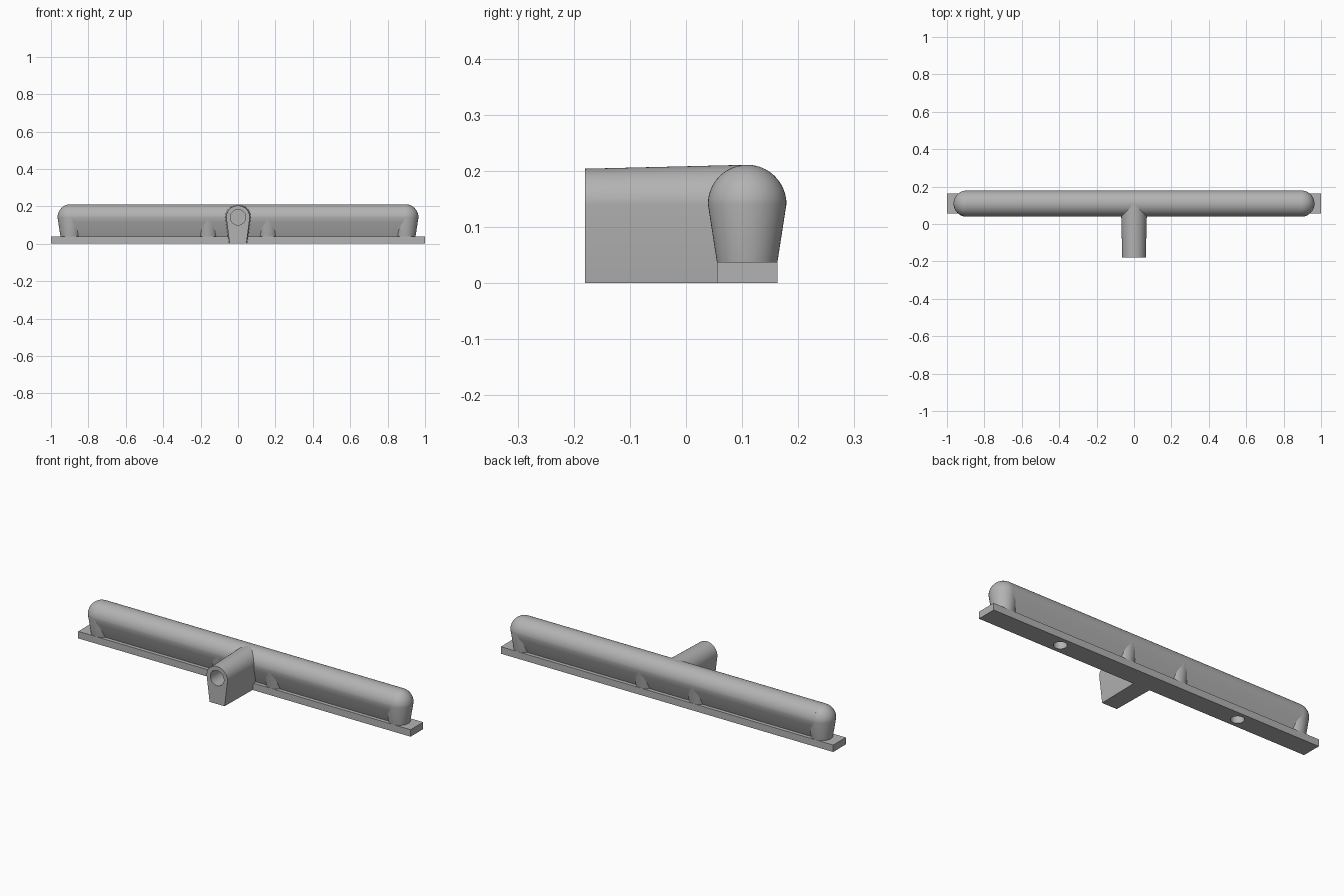
import bpy, bmesh
from math import pi, sin, cos, radians

cube = bpy.data.objects.get("Cube")
if cube:
    bpy.data.objects.remove(cube, do_unlink=True)

grey = bpy.data.materials.new("plain grey")
grey.use_nodes = True
grey.diffuse_color = (0.45, 0.45, 0.45, 1)
grey.node_tree.nodes["Principled BSDF"].inputs["Base Color"].default_value = grey.diffuse_color

AXIS_Y, AXIS_Z, R = 0.109, 0.141, 0.07   # centre line of the long bar
PLATE_TOP, FOOT = 0.038, 0.054


def loft(name, rings, smooth=True):
    """Skin closed rings of equal length and cap both ends."""
    bm = bmesh.new()
    loops = [[bm.verts.new(p) for p in ring] for ring in rings]
    n = len(loops[0])
    for a, b in zip(loops, loops[1:]):
        for i in range(n):
            j = (i + 1) % n
            bm.faces.new((a[i], a[j], b[j], b[i]))
    bm.faces.new(loops[0][::-1])
    bm.faces.new(loops[-1])
    bmesh.ops.recalc_face_normals(bm, faces=bm.faces)
    mesh = bpy.data.meshes.new(name)
    bm.to_mesh(mesh)
    bm.free()
    mesh.materials.append(grey)
    obj = bpy.data.objects.new(name, mesh)
    bpy.context.collection.objects.link(obj)
    if smooth:
        bpy.ops.object.select_all(action="DESELECT")
        obj.select_set(True)
        bpy.context.view_layer.objects.active = obj
        bpy.ops.object.shade_smooth_by_angle(angle=radians(30))
    return obj


def circle(r, n=48):
    return [(r * cos(2 * pi * i / n), r * sin(2 * pi * i / n)) for i in range(n)]


def arch(r, side, steps=32):
    """Round-topped outline: side points go from the bottom up."""
    top = [(r * cos(pi * i / steps), AXIS_Z + r * sin(pi * i / steps)) for i in range(steps + 1)]
    return side + top + [(-u, z) for u, z in reversed(side)]


def cut(target, name, rings):
    cutter = loft(name, rings, smooth=False)
    cutter.hide_render = True
    cutter.hide_viewport = True
    cutter.display_type = "WIRE"
    mod = target.modifiers.new(name, "BOOLEAN")
    mod.operation = "DIFFERENCE"
    mod.solver = "EXACT"
    mod.object = cutter


# Flat base plate with two round holes underneath
plate = loft("base_plate", [[(x, AXIS_Y + y, z) for x, y in
             ((-1, -FOOT), (1, -FOOT), (1, FOOT), (-1, FOOT))] for z in (0, PLATE_TOP)], smooth=False)
for side, sx in (("right", -1), ("left", 1)):
    cut(plate, side + "_hole_cutter", [[(sx * 0.545 + x, AXIS_Y + y, z) for x, y in circle(0.033)]
                                       for z in (-0.02, 0.06)])

# Long round-topped bar, undercut towards the plate
outline = arch(R, [(0.034, PLATE_TOP), (0.065, 0.115)])
loft("long_bar", [[(x, AXIS_Y + y, z) for y, z in outline] for x in (-0.895, 0.895)])

# Tapered posts: domed at the ends, plain beside the middle
dome = [(R * cos(pi / 2 * i / 12), AXIS_Z + R * sin(pi / 2 * i / 12)) for i in range(1, 12)]
dome.append((0.0005, AXIS_Z + R))
taper = [(FOOT, PLATE_TOP), (R, AXIS_Z)]
for side, sx in (("right", -1), ("left", 1)):
    for part, px, prof in (("end_post", 0.895, taper + dome), ("inner_post", 0.16, taper)):
        loft(side + "_" + part, [[(sx * px + x, AXIS_Y + y, z) for x, y in circle(r)]
                                 for r, z in prof])

# Front neck, slightly slimmer at its open end
neck = loft("front_neck", [[(x, y, z) for x, z in arch(r, [(foot, 0)])]
            for y, r, foot in ((-0.18, 0.063, 0.045), (AXIS_Y, R, 0.05))])
cut(neck, "neck_bore_cutter", [[(x, y, AXIS_Z + z) for x, z in circle(0.041)]
                               for y in (-0.22, 0.0)])
